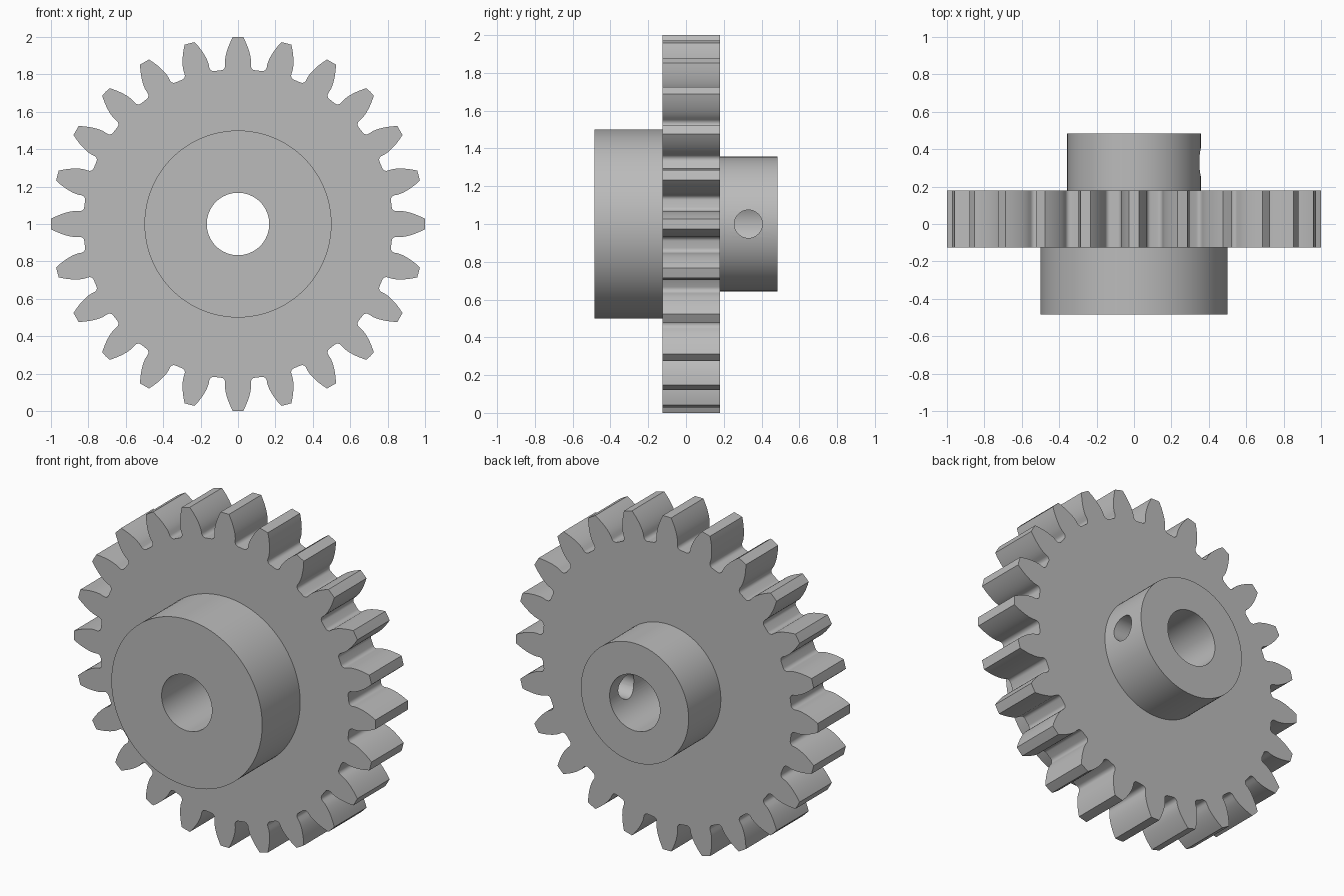
import bpy
import bmesh
from math import sin, cos, tan, acos, pi, radians, sqrt
from mathutils import Matrix, Vector

cube = bpy.data.objects.get("Cube")
if cube:
    bpy.data.objects.remove(cube, do_unlink=True)

TEETH = 24
TIP = 1.0
PITCH = TIP * TEETH / (TEETH + 2)
ROOT = PITCH - 1.25 * (TIP - PITCH)
BASE = PITCH * cos(radians(20))
FILLET = 0.024

steel = bpy.data.materials.new("grey steel")
steel.use_nodes = True
grey = (0.5, 0.5, 0.5, 1)
steel.diffuse_color = grey
steel.node_tree.nodes["Principled BSDF"].inputs["Base Color"].default_value = grey


def involute(a):
    return tan(a) - a


def circle(radius, count):
    return [(radius * cos(2 * pi * i / count), radius * sin(2 * pi * i / count))
            for i in range(count)]


def half_tooth():
    """Polar (radius, angle) points of one flank, from the root up to the tip."""
    base_angle = pi / (2 * TEETH) + involute(radians(20))
    # rounded root, tangent to the root circle and the radial foot of the tooth
    centre_r = ROOT + FILLET
    centre_a = base_angle + FILLET / centre_r
    points = []
    for i in range(7):
        t = pi / 2 * i / 6
        r = centre_r - FILLET * cos(t)
        points.append((r, centre_a - FILLET * sin(t) / centre_r))
    # involute flank
    for i in range(9):
        r = BASE + (TIP - BASE) * i / 8
        points.append((r, base_angle - involute(acos(min(1, BASE / r)))))
    return points


def gear_outline():
    flank = half_tooth()
    tooth = [(r, -a) for r, a in flank] + [(TIP, 0)] + [(r, a) for r, a in reversed(flank)]
    outline = []
    for k in range(TEETH):
        turn = 2 * pi * k / TEETH
        outline += [(r * cos(turn + a), r * sin(turn + a)) for r, a in tooth]
        outline.append((ROOT * cos(turn + pi / TEETH), ROOT * sin(turn + pi / TEETH)))
    return outline


def prism(name, outline, y0, y1):
    """Extrude an (x, z) outline along y, centred on the shaft."""
    bm = bmesh.new()
    face = bm.faces.new([bm.verts.new((x, y0, z + 1)) for x, z in outline])
    new = bmesh.ops.extrude_face_region(bm, geom=[face])["geom"]
    bmesh.ops.translate(bm, vec=(0, y1 - y0, 0),
                        verts=[v for v in new if isinstance(v, bmesh.types.BMVert)])
    bmesh.ops.recalc_face_normals(bm, faces=bm.faces)
    mesh = bpy.data.meshes.new(name)
    bm.to_mesh(mesh)
    bm.free()
    mesh.materials.append(steel)
    obj = bpy.data.objects.new(name, mesh)
    bpy.context.collection.objects.link(obj)
    return obj


def combine(target, other, operation):
    """Boolean the other object into the target, then remove it."""
    mod = target.modifiers.new(operation.lower(), "BOOLEAN")
    mod.operation = operation
    mod.solver = "EXACT"
    mod.object = other
    other.hide_render = True
    graph = bpy.context.evaluated_depsgraph_get()
    mesh = bpy.data.meshes.new_from_object(target.evaluated_get(graph))
    target.modifiers.clear()
    target.data = mesh
    bpy.data.objects.remove(other, do_unlink=True)


# Toothed wheel with a wide front hub and a narrow rear hub
gear = prism("spur_gear", gear_outline(), -0.125, 0.18)
combine(gear, prism("front_hub", circle(0.5, 96), -0.485, 0), "UNION")
combine(gear, prism("rear_hub", circle(0.357, 96), 0, 0.485), "UNION")

# Shaft bore
combine(gear, prism("bore_cutter", circle(0.167, 64), -0.6, 0.6), "DIFFERENCE")

# Set screw hole through the left wall of the rear hub
screw = prism("screw_cutter", circle(0.074, 40), 0, 0.45)
screw.data.transform(Matrix.Translation((0, 0.33, 1)) @ Matrix.Rotation(-pi / 2, 4, "Z")
                     @ Matrix.Translation((0, 0, -1)))
combine(gear, screw, "DIFFERENCE")

# Smooth curved walls, crisp rims
gear.data.shade_smooth()
gear.data.set_sharp_from_angle(angle=radians(30))
